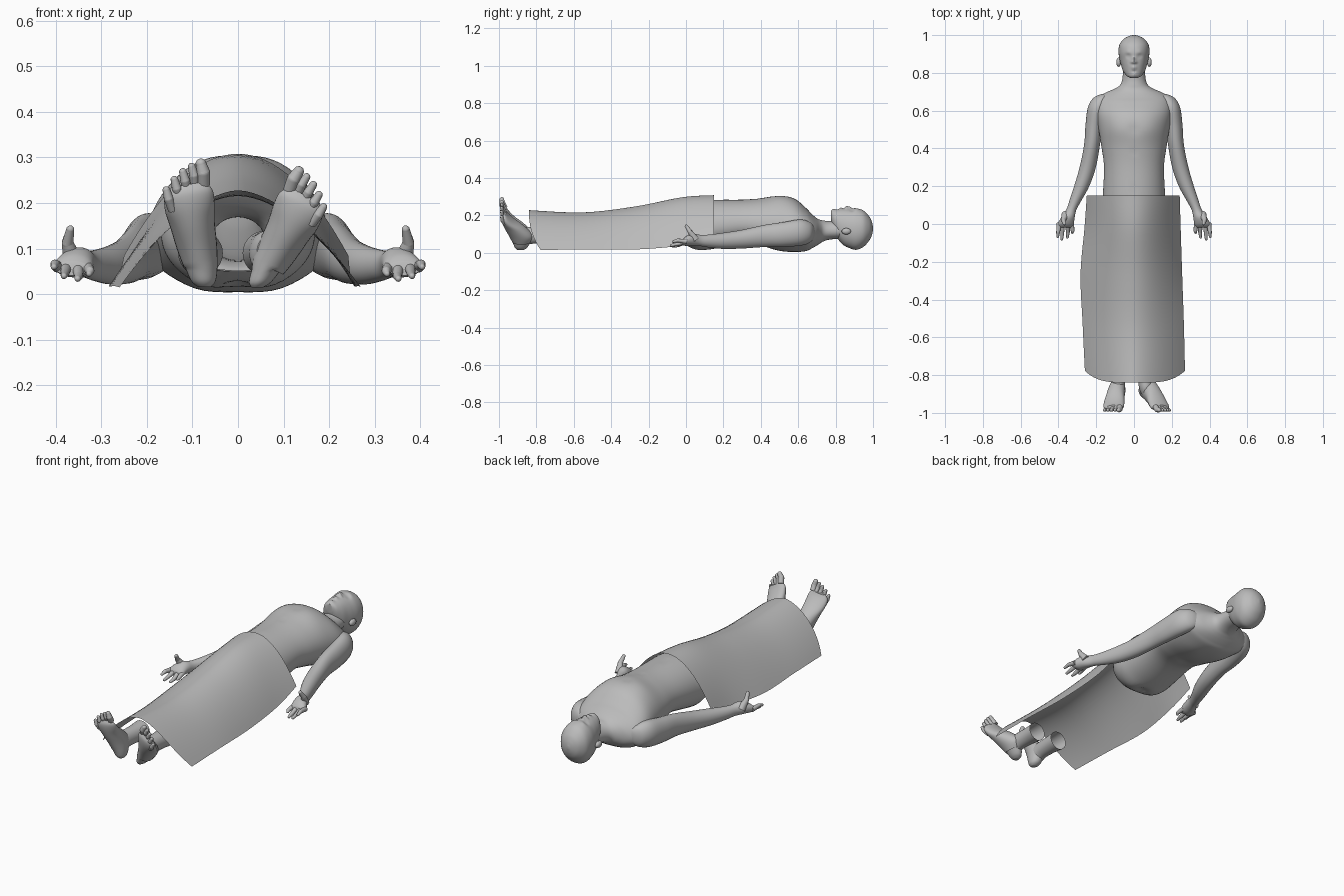
import bpy, bmesh, math
from mathutils import Vector

cube = bpy.data.objects.get("Cube")
if cube:
    bpy.data.objects.remove(cube)

grey = bpy.data.materials.new("plain grey")
grey.use_nodes = True
grey.diffuse_color = (0.5, 0.5, 0.5, 1)
grey.node_tree.nodes["Principled BSDF"].inputs["Base Color"].default_value = (0.5, 0.5, 0.5, 1)


def finish(name, bm):
    mesh = bpy.data.meshes.new(name)
    bmesh.ops.recalc_face_normals(bm, faces=bm.faces[:])
    bm.to_mesh(mesh)
    bm.free()
    mesh.materials.append(grey)
    obj = bpy.data.objects.new(name, mesh)
    bpy.context.collection.objects.link(obj)
    bpy.ops.object.select_all(action='DESELECT')
    obj.select_set(True)
    bpy.context.view_layer.objects.active = obj
    bpy.ops.object.shade_smooth_by_angle(angle=math.radians(45))
    return obj


def spline(keys, steps):
    """Smooth path through tuples of numbers."""
    out = []
    for i in range(len(keys) - 1):
        a, b, c, d = (keys[min(max(j, 0), len(keys) - 1)] for j in range(i - 1, i + 3))
        for k in range(steps):
            t = k / steps
            out.append([q + t / 2 * (r - p + t * (2*p - 5*q + 4*r - s + t * (3*q - p - 3*r + s)))
                        for p, q, r, s in zip(a, b, c, d)])
    return out + [list(keys[-1])]


def loft(bm, keys, axis='y', sides=32, steps=5, power=1.0, egg=0.0, caps=(True, True), bumps=()):
    """Rings of (x, y, z, half width, half depth); egg narrows the front, bumps shape front (+1) or back (-1)."""
    rings = []
    for x, y, z, a, b in spline(keys, steps):
        ring = []
        for k in range(sides):
            ang = math.tau * k / sides
            c, s = math.cos(ang), math.sin(ang)
            u = math.copysign(abs(c) ** power, c) * a * (1 - egg * s)
            v = math.copysign(abs(s) ** power, s) * b
            p = Vector((x + u, y, z + v)) if axis == 'y' else Vector((x + u, y + v, z))
            for bx, by, rad, amount, side in bumps:
                if s * side > 0:
                    dist = ((abs(p.x) - bx) ** 2 + (p.y - by) ** 2) / rad ** 2
                    p.z += side * amount * math.exp(-dist) * min(1, abs(s) * 2)
            ring.append(bm.verts.new(p))
        rings.append(ring)
    for r, q in zip(rings, rings[1:]):
        for k in range(sides):
            n = (k + 1) % sides
            bm.faces.new((r[k], r[n], q[n], q[k]))
    for ring, cap in zip((rings[0], rings[-1]), caps):
        if cap:
            bm.faces.new(ring)


def digit(bm, start, end, r1, r2):
    """Short tapered finger or toe with a rounded tip."""
    p, q = Vector(start), Vector(end)
    d = q - p
    turn = d.to_track_quat('Z', 'Y').to_matrix().to_4x4()
    turn.translation = (p + q) / 2
    bmesh.ops.create_cone(bm, segments=12, radius1=r1, radius2=r2, depth=d.length, cap_ends=True, matrix=turn)
    turn.translation = q
    bmesh.ops.create_uvsphere(bm, u_segments=12, v_segments=6, radius=r2, matrix=turn)


# torso with sloping shoulders, open at the hips
bm = bmesh.new()
loft(bm, [(0, -.01, .15, .13, .1), (0, .03, .147, .156, .122), (0, .08, .148, .168, .133),
          (0, .15, .153, .164, .131), (0, .3, .168, .158, .116), (0, .4, .164, .17, .128),
          (0, .5, .158, .186, .147), (0, .58, .147, .197, .142), (0, .64, .125, .197, .116),
          (0, .67, .116, .185, .094), (0, .695, .112, .15, .076), (0, .715, .113, .105, .064),
          (0, .735, .117, .074, .056), (0, .77, .12, .061, .049), (0, .83, .125, .057, .05)],
     sides=56, power=.97, egg=.1, caps=(False, True),
     bumps=[(.09, .51, .06, .005, 1), (0, .5, .025, -.005, 1), (0, .17, .012, -.006, 1),
            (0, .38, .012, -.004, 1), (0, .06, .03, -.016, -1), (.075, .06, .055, .008, -1),
            (0, .4, .03, -.008, -1), (.09, .57, .06, .006, -1)])
finish("torso", bm)

# head, with the face shaped by bumps
bm = bmesh.new()
loft(bm, [(0, .774, .2, .02, .022), (0, .785, .183, .04, .046), (0, .81, .155, .058, .077),
          (0, .84, .139, .068, .096), (0, .87, .131, .076, .104), (0, .91, .127, .082, .111),
          (0, .95, .129, .077, .096), (0, .98, .13, .054, .064), (0, .994, .13, .029, .035),
          (0, 1, .13, .006, .008)],
     sides=72, steps=7, power=.95,
     bumps=[(.03, .89, .012, -.008, 1), (.03, .888, .006, .003, 1), (0, .86, .011, .017, 1),
            (0, .877, .008, .01, 1), (.012, .856, .006, .005, 1), (0, .827, .012, .008, 1),
            (0, .822, .004, -.003, 1), (0, .808, .007, -.004, 1), (0, .79, .014, .005, 1),
            (.03, .908, .014, .003, 1)])
finish("head", bm)

# ears, arms and hands
for side, label in ((1, "left"), (-1, "right")):
    bm = bmesh.new()
    bmesh.ops.create_uvsphere(bm, u_segments=16, v_segments=10, radius=1)
    bmesh.ops.scale(bm, vec=(.013, .025, .017), verts=bm.verts)
    bmesh.ops.translate(bm, vec=(side * .081, .857, .115), verts=bm.verts)
    finish(label + "_ear", bm)

    bm = bmesh.new()
    loft(bm, [(.15, .69, .11, .004, .005), (.16, .682, .11, .029, .034), (.176, .66, .109, .046, .056),
              (.195, .61, .108, .051, .07), (.211, .52, .098, .046, .066), (.222, .42, .09, .042, .059),
              (.245, .3, .073, .043, .05), (.277, .2, .064, .04, .043), (.312, .12, .063, .031, .034),
              (.332, .075, .066, .027, .03), (.35, .035, .07, .036, .033), (.361, 0, .063, .042, .026),
              (.364, -.018, .056, .036, .015)],
         sides=28)
    # fingers, inner to outer, each with a bend
    for x, z, reach in ((.325, .045, .045), (.35, .034, .07), (.38, .04, .08), (.402, .06, .068)):
        middle = (x, -.02 - reach * .35, z + .006)
        digit(bm, (.362 + (x - .362) * .85, .005, .06), middle, .013, .01)
        digit(bm, middle, (x + .002, -reach, z), .01, .007)
    # thumb
    digit(bm, (.362, .05, .07), (.374, .022, .112), .022, .013)
    digit(bm, (.374, .022, .112), (.368, .002, .142), .013, .009)
    bmesh.ops.scale(bm, vec=(side, 1, 1), verts=bm.verts)
    finish(label + "_arm", bm)

# feet, built upright then tilted about the heel
for side, label, heel, tilt in ((1, "left", .037, 27), (-1, "right", .072, 9)):
    bm = bmesh.new()
    loft(bm, [(0, -.885, .012, .014, .016), (0, -.882, .025, .027, .032), (0, -.88, .055, .036, .046),
              (.002, -.883, .1, .044, .064), (.004, -.916, .15, .049, .055), (.004, -.95, .19, .055, .036),
              (.002, -.968, .22, .053, .023), (0, -.972, .24, .037, .013)],
         axis='z', sides=28)
    # toes, big one on the inner side
    for i in range(5):
        x = -.037 + .021 * i
        tip = .28 - .0028 * i * i
        r = .015 if i == 0 else .0105
        digit(bm, (x * .9, -.968, tip - .045), (x, -.982, tip - .02), r, r)
        digit(bm, (x, -.982, tip - .02), (x + .002, -.985, tip), r, r * .8)
    a = math.radians(tilt)
    for v in bm.verts:
        x, z = v.co.x, v.co.z
        v.co.x = side * (heel + x * math.cos(a) + z * math.sin(a))
        v.co.z = .004 + z * math.cos(a) - (x * math.sin(a) if z > .06 else 0)
    finish(label + "_foot", bm)

    # lower leg, open at the upper end
    bm = bmesh.new()
    shift = heel + .04 * math.sin(a)
    loft(bm, [(side * (shift + .006), -.905, .09, .02, .035), (side * (shift + .008), -.87, .088, .036, .05),
              (side * (shift + .006), -.83, .093, .038, .045), (side * (shift + .004), -.76, .092, .043, .045),
              (side * (shift + .004), -.7, .09, .049, .049)], sides=28, caps=(True, False))
    finish(label + "_lower_leg", bm)

# draped sheet: y, right width, left width, crown height, hem height, arch power
bm = bmesh.new()
rows = []
path = spline([(.15, .25, .242, .308, .085, 2.0), (-.02, .262, .247, .297, .04, 1.9),
               (-.27, .283, .255, .248, .018, 1.85), (-.55, .272, .264, .216, .018, 1.8),
               (-.84, .26, .27, .228, .015, 1.7)], 6)
for y, right, left, crown, hem, power in path:
    row = []
    along = (.15 - y) / .99
    for k in range(33):
        u = k / 16 - 1
        width = left if u > 0 else right
        row.append(bm.verts.new((u * width, y + .063 * along ** 3 * u ** 4,
                                 hem + (crown - hem) * (1 - abs(u) ** power))))
    rows.append(row)
for r, q in zip(rows, rows[1:]):
    for k in range(32):
        bm.faces.new((r[k], r[k + 1], q[k + 1], q[k]))
sheet = finish("draped_sheet", bm)
if sheet.data.polygons[0].normal.z < 0:
    sheet.data.flip_normals()
